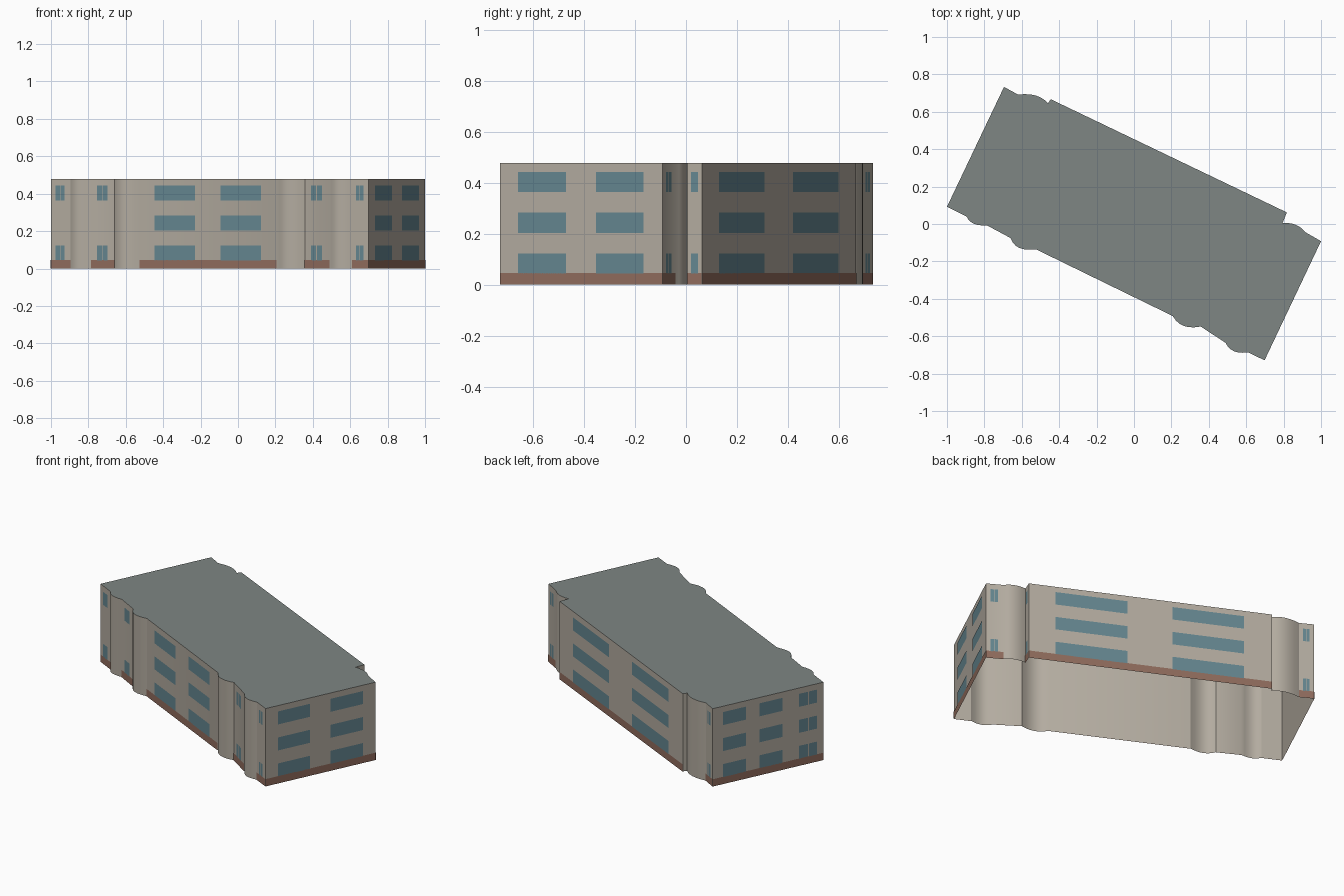
import bpy, bmesh
from mathutils import Vector

if "Cube" in bpy.data.objects:
    bpy.data.objects.remove(bpy.data.objects["Cube"])

H, BAND, GAP = 0.478, 0.045, 0.002
ROWS = [(0.043, 0.123), (0.203, 0.283), (0.363, 0.443)]
OUTER = [ROWS[0], ROWS[2]]
WIDE = [(0.11, 0.405), (0.59, 0.885)]        # two broad windows
PAIR = [(0.25, 0.46), (0.49, 0.70)]          # narrow double window
LEFT = [(0.09, 0.30), (0.42, 0.63), (0.78, 0.86), (0.87, 0.94)]

# Footprint, counter-clockwise: start point, bulge control (None = straight wall),
# window columns, window rows
WALLS = [
    ((-1.0, 0.092), None, PAIR, OUTER),
    ((-0.895, 0.040), (-0.875, -0.012), [], []),
    ((-0.785, -0.008), None, PAIR, OUTER),
    ((-0.660, -0.075), (-0.635, -0.15), [], []),
    ((-0.525, -0.135), None, WIDE, ROWS),
    ((0.207, -0.492), (0.25, -0.57), [], []),
    ((0.357, -0.548), None, PAIR, OUTER),
    ((0.490, -0.636), (0.52, -0.70), [], []),
    ((0.610, -0.686), None, PAIR, OUTER),
    ((0.698, -0.729), None, WIDE, ROWS),
    ((1.0, -0.092), None, PAIR, OUTER),
    ((0.915, -0.043), (0.875, 0.01), [], []),
    ((0.795, 0.006), None, [(0.25, 0.75)], OUTER),
    ((0.817, 0.062), None, WIDE, ROWS),
    ((-0.445, 0.667), None, [], []),
    ((-0.460, 0.645), (-0.51, 0.705), [], []),
    ((-0.620, 0.692), None, PAIR, OUTER),
    ((-0.695, 0.733), None, LEFT, ROWS),
]


def make(name, color, build, smooth=False):
    bm = bmesh.new()
    build(bm)
    mesh = bpy.data.meshes.new(name)
    bm.to_mesh(mesh)
    bm.free()
    obj = bpy.data.objects.new(name, mesh)
    bpy.context.collection.objects.link(obj)
    mat = bpy.data.materials.new(name)
    mat.diffuse_color = (*color, 1)
    mat.use_nodes = True
    mat.node_tree.nodes["Principled BSDF"].inputs["Base Color"].default_value = mat.diffuse_color
    mesh.materials.append(mat)
    if smooth:
        bpy.context.view_layer.objects.active = obj
        obj.select_set(True)
        bpy.ops.object.shade_smooth_by_angle()
        obj.select_set(False)


def panel(bm, a, b, u0, u1, z0, z1):
    """Flat panel lying just outside the wall a-b."""
    d = b - a
    off = Vector((d.y, -d.x)).normalized() * GAP
    p, q = a + d * u0 + off, a + d * u1 + off
    bm.faces.new([bm.verts.new((v.x, v.y, z))
                  for v, z in ((p, z0), (q, z0), (q, z1), (p, z1))])


def sides():
    for i, (start, ctrl, cols, rows) in enumerate(WALLS):
        yield Vector(start), Vector(WALLS[(i + 1) % len(WALLS)][0]), ctrl, cols, rows


# Sample the footprint, rounding the bulging bays
outline = []
for a, b, ctrl, _, _ in sides():
    outline.append(a)
    if ctrl:
        c = Vector(ctrl)
        for k in range(1, 6):
            t = k / 6
            outline.append(a * (1 - t) ** 2 + c * 2 * t * (1 - t) + b * t * t)


def walls(bm):
    low = [bm.verts.new((p.x, p.y, 0)) for p in outline]
    top = [bm.verts.new((p.x, p.y, H)) for p in outline]
    n = len(outline)
    for i in range(n):
        j = (i + 1) % n
        bm.faces.new((low[i], low[j], top[j], top[i]))


def roof(bm):
    bm.faces.new([bm.verts.new((p.x, p.y, H)) for p in outline])


def windows(bm):
    for a, b, _, cols, rows in sides():
        for u0, u1 in cols:
            for z0, z1 in rows:
                panel(bm, a, b, u0, u1, z0, z1)


def plinth(bm):
    for a, b, _, cols, _ in sides():
        if cols:
            panel(bm, a, b, 0, 1, 0, BAND)


make("outer_walls", (0.45, 0.41, 0.35), walls, smooth=True)
make("flat_roof", (0.21, 0.24, 0.23), roof)
make("windows", (0.13, 0.24, 0.28), windows)
make("plinth_band", (0.28, 0.15, 0.11), plinth)
